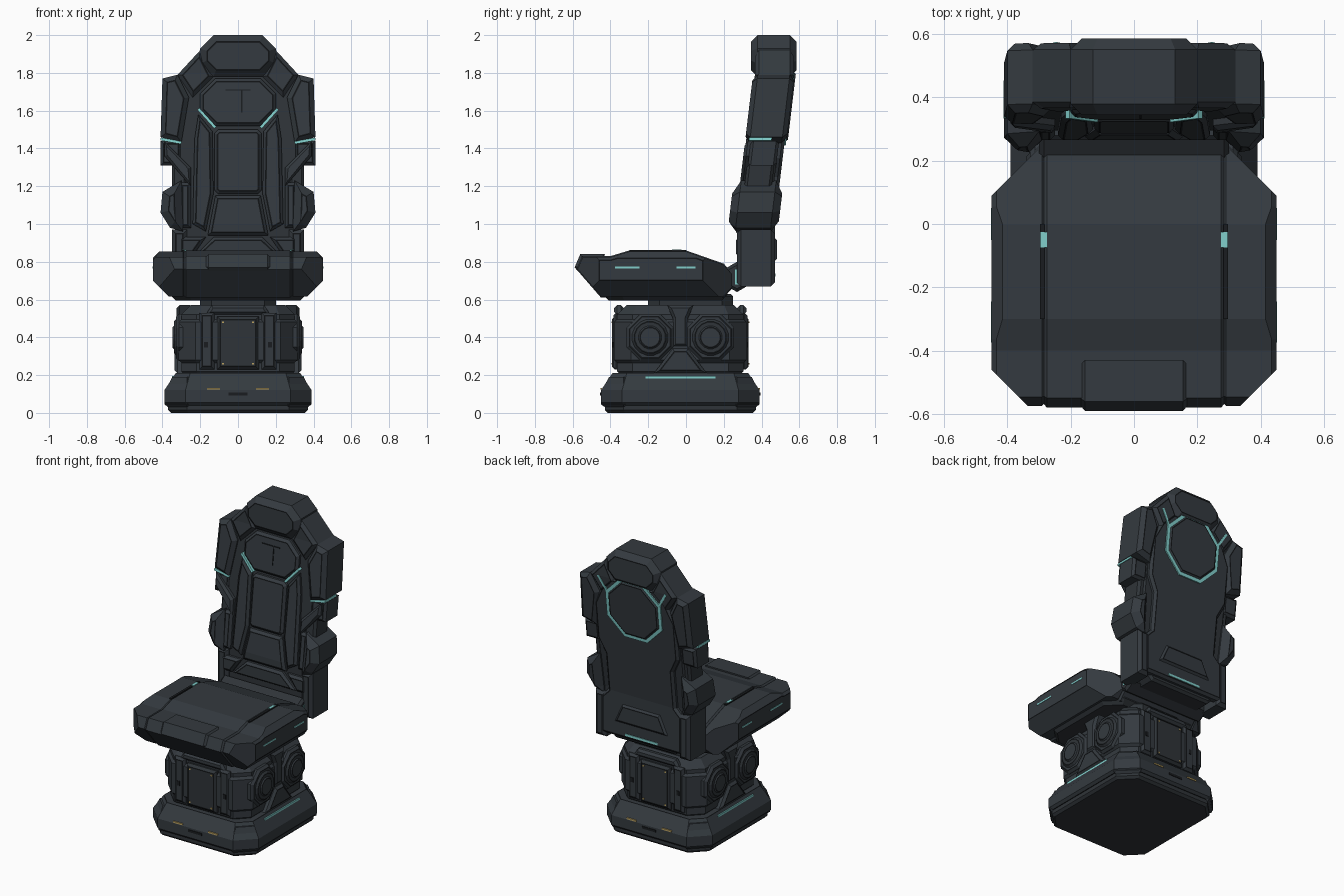
import bpy, bmesh, math
from mathutils import Vector

cube = bpy.data.objects.get("Cube")
if cube:
    bpy.data.objects.remove(cube, do_unlink=True)


def material(name, *rgb):
    mat = bpy.data.materials.new(name)
    mat.use_nodes = True
    mat.diffuse_color = (*rgb, 1)
    mat.node_tree.nodes["Principled BSDF"].inputs["Base Color"].default_value = (*rgb, 1)
    return mat


ARMOR = material("slate armor", 0.034, 0.042, 0.05)
PANEL = material("dark slate panel", 0.028, 0.034, 0.04)
SEAM = material("black seam", 0.01, 0.012, 0.014)
GLOW = material("cyan light", 0.22, 0.62, 0.6)
RIVET = material("brass rivet", 0.5, 0.36, 0.12)

PEDESTAL_Y = -0.03
SEAM_WIDTH = 0.006
LINE_WIDTH = 0.015
PLATE_HALF = 0.004
BENDS = (1, 1.8)  # the backrest leans back between these heights


def spine(z):
    low, high = BENDS
    return 0.37 + 0.12 * (min(max(z, low), high) - low)


def rect(a, b, width, height):
    """Rectangle centred on (a, b)."""
    w, h = width / 2, height / 2
    return [(a - w, b - h), (a + w, b - h), (a + w, b + h), (a - w, b + h)]


def ngon(a, b, radius, sides):
    angles = [math.tau * (i + 0.5) / sides for i in range(sides)]
    return [(a + radius * math.cos(t), b + radius * math.sin(t)) for t in angles]


def symmetric(*half):
    return list(half) + [(-a, b) for a, b in reversed(half)]


def octagon(half, low, high, corner):
    return symmetric((half - corner, low), (half, low + corner),
                     (half, high - corner), (half - corner, high))


def line(start, end):
    """Thin bar between two points."""
    p, q = Vector(start), Vector(end)
    side = (q - p).orthogonal().normalized() * LINE_WIDTH / 2
    return [tuple(v) for v in (p - side, q - side, q + side, p + side)]


def inset(outline, distance):
    points = [Vector(p) for p in outline]
    following = points[1:] + points[:1]
    turn = 1 if sum(p.cross(q) for p, q in zip(points, following)) > 0 else -1
    normals = [(q - p).orthogonal().normalized() * turn for p, q in zip(points, following)]
    result = []
    for i, p in enumerate(points):
        before, after = normals[i - 1], normals[i]
        result.append(tuple(p + (before + after) * distance / max(0.4, 1 + before.dot(after))))
    return result


def bisect(bm, point, normal, clear):
    bmesh.ops.bisect_plane(bm, geom=bm.verts[:] + bm.edges[:] + bm.faces[:],
                           plane_co=point, plane_no=normal, clear_outer=clear)


def slab(name, outline, axis, low, high, mat=ARMOR, rim=0.015, top=None, seam=False,
         cuts=(), mirror="", y=0, bend=False):
    """Extrude an outline along an axis, with chamfered rims, plane cuts, bend and mirroring."""
    k = "xyz".index(axis)
    top_inset, top_height = top or (rim, rim)
    rings = [(low, rim), (low + rim, 0), (high - top_height, 0), (high, top_inset)]
    if not rim:
        rings = [(low, 0), (high, 0)]
    bm = bmesh.new()
    loops = []
    for depth, shrink in rings:
        loop = []
        for point in inset(outline, shrink):
            co = list(point)
            co.insert(k, depth)
            loop.append(bm.verts.new(co))
        loops.append(loop)
    for under, over in zip(loops, loops[1:]):
        for i in range(len(outline)):
            bm.faces.new((under[i - 1], under[i], over[i], over[i - 1]))
    bm.faces.new(loops[0])
    bm.faces.new(loops[-1])
    for point, normal in cuts:
        bisect(bm, point, normal, True)
        bmesh.ops.holes_fill(bm, edges=[e for e in bm.edges if e.is_boundary], sides=0)
    bmesh.ops.recalc_face_normals(bm, faces=bm.faces[:])
    if seam:
        caps = [f for f in bm.faces if abs(f.normal[k]) > 0.99]
        ring = bmesh.ops.inset_individual(bm, faces=caps, thickness=SEAM_WIDTH, use_even_offset=True)
        for face in ring["faces"]:
            face.material_index = 1
    if bend:
        for height in BENDS:
            bisect(bm, (0, 0, height), (0, 0, 1), False)
        for vert in bm.verts:
            vert.co.y += spine(vert.co.z)
    mesh = bpy.data.meshes.new(name)
    bm.to_mesh(mesh)
    bm.free()
    mesh.materials.append(mat)
    mesh.materials.append(SEAM)
    ob = bpy.data.objects.new(name, mesh)
    ob.location.y = y
    bpy.context.scene.collection.objects.link(ob)
    if mirror:
        ob.modifiers.new("Mirror", "MIRROR").use_axis = [letter in mirror for letter in "xyz"]


def pedestal(name, outline, axis, low, high, mat=ARMOR, **options):
    slab(name, outline, axis, low, high, mat, y=PEDESTAL_Y, **options)


def back(name, outline, low, high, mat=ARMOR, **options):
    slab(name, outline, "y", low, high, mat, bend=True, **options)


def pad(name, outline, **options):
    back(name, outline, -0.105, -0.05, seam=True, **options)


def plate(name, outline, axis, at, mat, **options):
    """Thin flat plate for lights, rivets and dark lines."""
    slab(name, outline, axis, at - PLATE_HALF, at + PLATE_HALF, mat, rim=0, **options)


# Base
foot = octagon(0.37, -0.4, 0.4, 0.1)
pedestal("base_plate", foot, "z", 0, 0.06, PANEL)
pedestal("base_skirt", inset(foot, -0.02), "z", 0.04, 0.21, top=(0.06, 0.09), seam=True)
pedestal("base_corner", [(0.27, 0.42), (0.39, 0.3), (0.34, 0.25), (0.22, 0.37)], "z", 0.03, 0.19,
         top=(0.03, 0.08), mirror="xy")
plate("base_side_light", rect(0, 0.187, 0.37, LINE_WIDTH), "x", 0.345, GLOW, y=PEDESTAL_Y, mirror="x")
plate("base_mark", rect(0.13, 0.128, 0.07, 0.01), "y", 0.418, RIVET, y=PEDESTAL_Y, mirror="xy")
plate("base_slot", rect(0, 0.1, 0.1, LINE_WIDTH), "y", 0.42, SEAM, y=PEDESTAL_Y, mirror="y")

# Pedestal body with matching front and rear service panels
collar = octagon(0.315, -0.35, 0.35, 0.09)
pedestal("pedestal_body", inset(collar, 0.015), "z", 0.19, 0.57, rim=0.03, top=(0.05, 0.05))
pedestal("pedestal_collar", collar, "z", 0.25, 0.51, rim=0.03, seam=True)
pedestal("service_panel", rect(0, 0.37, 0.22, 0.28), "y", 0.32, 0.362, PANEL, seam=True, mirror="y")
pedestal("side_panel", rect(0.165, 0.38, 0.08, 0.3), "y", 0.32, 0.355, seam=True, mirror="xy")
pedestal("header_panel", symmetric((0.17, 0.52), (0.14, 0.57)), "y", 0.3, 0.35, mirror="y")
plate("vent", rect(0.17, 0.36, 0.02, 0.03), "y", 0.355, SEAM, y=PEDESTAL_Y, mirror="xy")
for z in (0.26, 0.48):
    plate("panel_rivet", rect(0.08, z, 0.01, 0.01), "y", 0.361, RIVET, y=PEDESTAL_Y, mirror="xy")

# Round side drums, brace and neck
pedestal("drum_housing", ngon(0.16, 0.4, 0.135, 8), "x", 0.26, 0.328, seam=True, mirror="xy")
pedestal("drum_ring", ngon(0.16, 0.4, 0.1, 16), "x", 0.3, 0.34, PANEL, seam=True, mirror="xy")
pedestal("drum_cap", ngon(0.16, 0.4, 0.07, 16), "x", 0.3, 0.347, seam=True, mirror="xy")
pedestal("side_brace", symmetric((0.14, 0.21), (0.04, 0.34)), "x", 0.26, 0.335, seam=True, mirror="x")
pedestal("side_strut", symmetric((0.04, 0.35), (0.04, 0.5), (0.07, 0.57)), "x", 0.24, 0.325, mirror="x")
slab("neck", octagon(0.2, -0.2, 0.25, 0.06), "z", 0.55, 0.63, PANEL)

# Seat
slab("seat_pan", octagon(0.36, -0.44, 0.22, 0.1), "z", 0.595, 0.7, PANEL, rim=0.03)
profile = [(-0.58, 0.76), (-0.55, 0.83), (-0.4, 0.83), (-0.3, 0.86), (0, 0.86),
           (0.2, 0.79), (0.28, 0.7), (0.2, 0.61), (-0.45, 0.61)]
slab("seat_cushion", profile, "x", -0.29, 0.29)
slab("seat_rail", inset(profile, 0.005), "x", 0.275, 0.45, seam=True, mirror="x",
     cuts=[((0.41, -0.5, 0), (1, -1, 0)), ((0.37, 0.17, 0), (1, 1, 0)),
           ((0.4, 0, 0.65), (1, 0, -1)), ((0.43, 0, 0.84), (1, 0, 1))])
slab("seat_nose", [(-0.59, 0.77), (-0.56, 0.84), (-0.43, 0.84), (-0.45, 0.62)], "x", -0.17, 0.17)
plate("seat_top_seam", line((0.29, -0.3), (0.29, 0)), "z", 0.858, SEAM, mirror="x")
plate("seat_top_light", rect(0.285, -0.05, 0.02, 0.05), "z", 0.86, GLOW, mirror="x")
for y, length in ((-0.31, 0.13), (0, 0.1)):
    plate("seat_side_light", rect(y, 0.77, length, 0.01), "x", 0.448, GLOW, mirror="x")

# Hinge between seat and back
slab("hinge", ngon(0.27, 0.72, 0.08, 6), "x", -0.3, 0.3, PANEL)
plate("hinge_light", rect(0.27, 0.72, 0.02, 0.08), "x", 0.3, GLOW, mirror="x")

# Backrest core and rear shell
back("back_core", octagon(0.32, 0.67, 1.88, 0.1), -0.075, 0.07, PANEL)
back("rear_shell", symmetric((0.3, 0.7), (0.3, 0.95), (0.25, 1), (0.25, 1.25), (0.3, 1.35),
                             (0.3, 1.6), (0.2, 1.8)), 0.04, 0.1, seam=True)
back("rear_lumbar_plate", symmetric((0.2, 0.8), (0.14, 0.93)), 0.06, 0.112, seam=True)
plate("rear_low_light", line((-0.12, 0.73), (0.12, 0.73)), "y", 0.1, GLOW, bend=True)
ring = ngon(0, 1.62, 0.22, 8)
back("rear_light_ring", ring, 0.08, 0.108, GLOW, rim=0)
back("rear_disc", inset(ring, LINE_WIDTH), 0.08, 0.116, seam=True)
plate("rear_light_ray", line((0.19, 1.7), (0.25, 1.8)), "y", 0.104, GLOW, bend=True, mirror="x")

# Headrest, shoulders and side armor
back("headrest", octagon(0.2, 1.78, 2, 0.07), -0.122, 0.12, rim=0.035, seam=True)
back("shoulder", [(0.2, 1.92), (0.32, 1.79), (0.24, 1.67), (0.13, 1.78)], -0.1, 0.105,
     rim=0.02, seam=True, mirror="x")
back("side_armor", [(0.26, 1.67), (0.32, 1.79), (0.4, 1.77), (0.41, 1.46), (0.3, 1.43)], -0.11, 0.11,
     rim=0.025, seam=True, mirror="x")
back("armor_light", line((0.3, 1.43), (0.41, 1.45)), -0.09, 0.03, GLOW, rim=0, mirror="x")
back("lower_armor", rect(0.355, 1.375, 0.11, 0.13), -0.08, 0.07, seam=True, mirror="x")
back("diagonal_bolster", [(0.39, 1.44), (0.39, 1.36), (0.25, 1.2), (0.25, 1.3)], -0.11, -0.03, mirror="x")
back("waist_link", rect(0.31, 1.25, 0.08, 0.16), -0.085, 0.06, PANEL, mirror="x")
back("lumbar_bolster", [(0.29, 0.96), (0.36, 0.98), (0.41, 1.06), (0.4, 1.17), (0.3, 1.23)], -0.145, 0.12,
     rim=0.04, seam=True, mirror="x")
back("hip_bracket", rect(0.31, 0.82, 0.08, 0.3), -0.1, 0.1, rim=0.02, seam=True, mirror="x")

# Front padding
pad("head_panel", octagon(0.2, 1.52, 1.77, 0.08))
plate("head_panel_crease", rect(0, 1.71, 0.13, 0.006), "y", -0.105, SEAM, bend=True)
plate("head_panel_stem", rect(0.02, 1.65, 0.006, 0.12), "y", -0.105, SEAM, bend=True)
back("front_light", line((0.12, 1.51), (0.21, 1.61)), -0.11, -0.06, GLOW, rim=0, mirror="x")
pad("center_pad", octagon(0.125, 1.16, 1.5, 0.02))
pad("lower_pad", symmetric((0.16, 0.94), (0.12, 1.15)))
pad("side_pad", [(0.13, 1.16), (0.17, 0.96), (0.24, 1), (0.23, 1.45), (0.21, 1.58), (0.135, 1.49)], mirror="x")
pad("pad_frame", rect(0.28, 1.1, 0.06, 0.24), mirror="x")
pad("tail_pad", symmetric((0.23, 0.83), (0.13, 0.93)))
pad("tail_wing", [(0.24, 0.83), (0.31, 0.83), (0.31, 0.93), (0.17, 0.93)], mirror="x")
